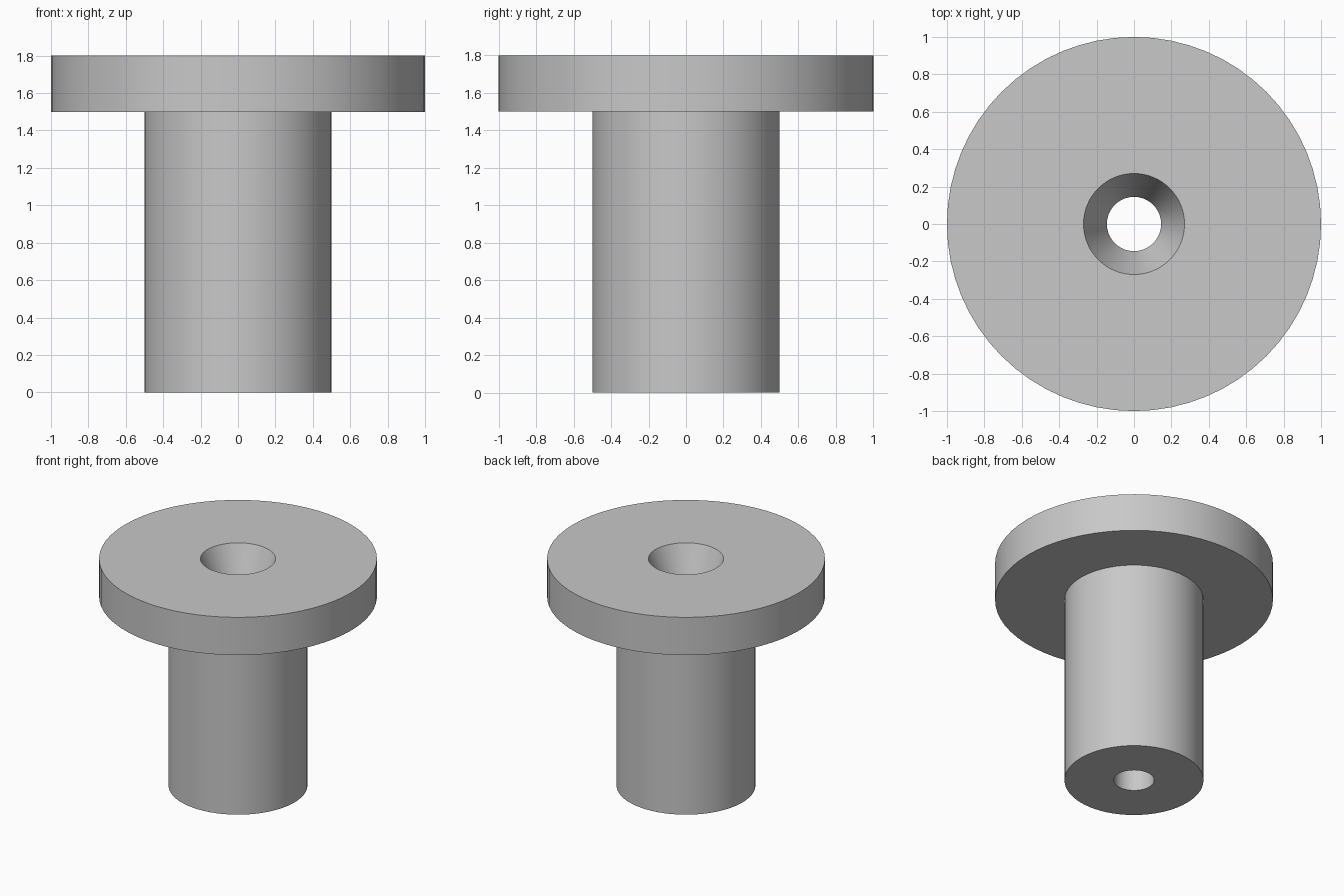
import bpy, bmesh, math

cube = bpy.data.objects.get("Cube")
if cube:
    bpy.data.objects.remove(cube, do_unlink=True)

SIDES = 64
HEIGHT, FLANGE_BASE = 1.8, 1.5
FLANGE_R, SHAFT_R = 1.0, 0.5
BORE_R, SINK_R = 0.145, 0.27

# Plain grey material
grey = bpy.data.materials.new("plain_grey")
grey.use_nodes = True
colour = (0.58, 0.58, 0.58, 1.0)
grey.diffuse_color = colour
grey.node_tree.nodes["Principled BSDF"].inputs["Base Color"].default_value = colour


def lathe(name, profile, material):
    """Revolve a closed (radius, height) outline around the z axis."""
    bm = bmesh.new()
    verts = [bm.verts.new((r, 0, z)) for r, z in profile]
    edges = [bm.edges.new((a, b)) for a, b in zip(verts, verts[1:] + verts[:1])]
    bmesh.ops.spin(bm, geom=verts + edges, cent=(0, 0, 0), axis=(0, 0, 1),
                   angle=math.tau, steps=SIDES, use_duplicate=False)
    bmesh.ops.remove_doubles(bm, verts=bm.verts, dist=0.0001)
    bmesh.ops.recalc_face_normals(bm, faces=bm.faces)
    mesh = bpy.data.meshes.new(name)
    bm.to_mesh(mesh)
    bm.free()
    mesh.materials.append(material)
    obj = bpy.data.objects.new(name, mesh)
    bpy.context.collection.objects.link(obj)
    return obj


# Flanged sleeve: shaft, wide flange, and a bore that flares through the flange
sleeve = lathe("flanged_sleeve", [
    (BORE_R, 0), (SHAFT_R, 0),
    (SHAFT_R, FLANGE_BASE), (FLANGE_R, FLANGE_BASE),
    (FLANGE_R, HEIGHT), (SINK_R, HEIGHT),
    (BORE_R, FLANGE_BASE),
], grey)

# Smooth round walls, crisp rims
bpy.ops.object.select_all(action='DESELECT')
sleeve.select_set(True)
bpy.context.view_layer.objects.active = sleeve
bpy.ops.object.shade_smooth_by_angle(angle=math.radians(20))
